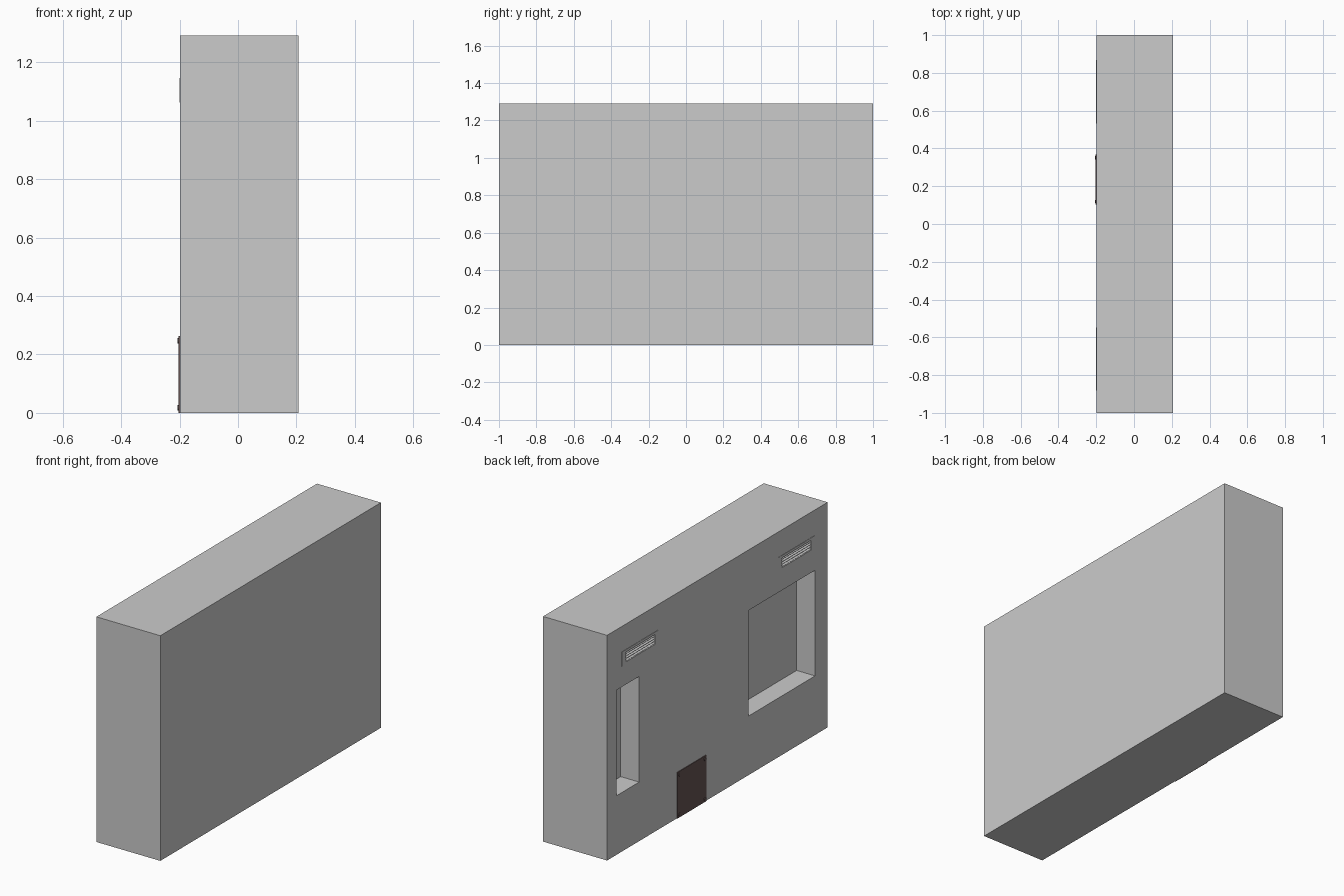
import bpy, math

if "Cube" in bpy.data.objects:
    bpy.data.objects.remove(bpy.data.objects["Cube"])

FACE = -0.199   # detailed side of the wall
BACK = 0.207
TOP = 1.292


def box(name, x, y, z, mat=None):
    bpy.ops.mesh.primitive_cube_add(size=1, location=[sum(r) / 2 for r in (x, y, z)])
    ob = bpy.context.object
    ob.name = name
    ob.scale = [r[1] - r[0] for r in (x, y, z)]
    bpy.ops.object.transform_apply(location=False, rotation=False, scale=True)
    if mat:
        ob.data.materials.append(mat)
    return ob


def cut(target, y, z, depth):
    cutter = box("cutter", (FACE - 0.1, FACE + depth), y, z)
    cutter.hide_render = True
    mod = target.modifiers.new("cut", 'BOOLEAN')
    mod.operation, mod.solver, mod.object = 'DIFFERENCE', 'EXACT', cutter
    bpy.context.view_layer.objects.active = target
    bpy.ops.object.modifier_apply(modifier=mod.name)
    bpy.data.objects.remove(cutter)


brown = bpy.data.materials.new("dark_brown")
brown.diffuse_color = (0.13, 0.088, 0.085, 1)
brown.use_nodes = True
brown.node_tree.nodes["Principled BSDF"].inputs["Base Color"].default_value = brown.diffuse_color

# Wall with two window recesses
wall = box("wall", (FACE, BACK), (-1, 1), (0, TOP))
cut(wall, (-0.886, -0.282), (0.339, 0.945), 0.117)
cut(wall, (0.709, 0.913), (0.339, 0.945), 0.117)

# Louvred vents above the windows
Z0, Z1, RIM = 1.062, 1.146, 0.014
for side, yc in (("left", 0.700), ("right", -0.715)):
    y0, y1 = yc - 0.167, yc + 0.167
    e = 0.034
    cut(wall, (y0 + e, y1 - e), (Z0 + RIM, Z1 - RIM), 0.03)
    fx = (FACE - 0.002, FACE + 0.004)
    box(f"{side}_vent_top", fx, (y0, y1), (Z1 - RIM, Z1))
    box(f"{side}_vent_bottom", fx, (y0, y1), (Z0, Z0 + RIM))
    for tag, ys in (("a", (y0, y0 + e)), ("b", (y1 - e, y1))):
        box(f"{side}_vent_end_{tag}", fx, ys, (Z0 + RIM, Z1 - RIM))
    for i in range(4):
        z = Z0 + RIM + 0.007 + i * 0.014
        slat = box(f"{side}_vent_slat_{i + 1}", (FACE, FACE + 0.018),
                   (y0 + e, y1 - e), (z - 0.0015, z + 0.0015))
        slat.rotation_euler.y = math.radians(-30)

# Access panel at the base, held by four bolts
box("access_panel", (FACE - 0.004, FACE + 0.002), (0.102, 0.368), (0, 0.264), brown)
for i, (y, z) in enumerate([(y, z) for y in (0.119, 0.351) for z in (0.018, 0.247)]):
    bpy.ops.mesh.primitive_cylinder_add(vertices=12, radius=0.009, depth=0.005,
                                        location=(FACE - 0.0055, y, z),
                                        rotation=(0, math.pi / 2, 0))
    bolt = bpy.context.object
    bolt.name = f"panel_bolt_{i + 1}"
    bolt.data.materials.append(brown)
    bpy.ops.object.shade_smooth_by_angle()
